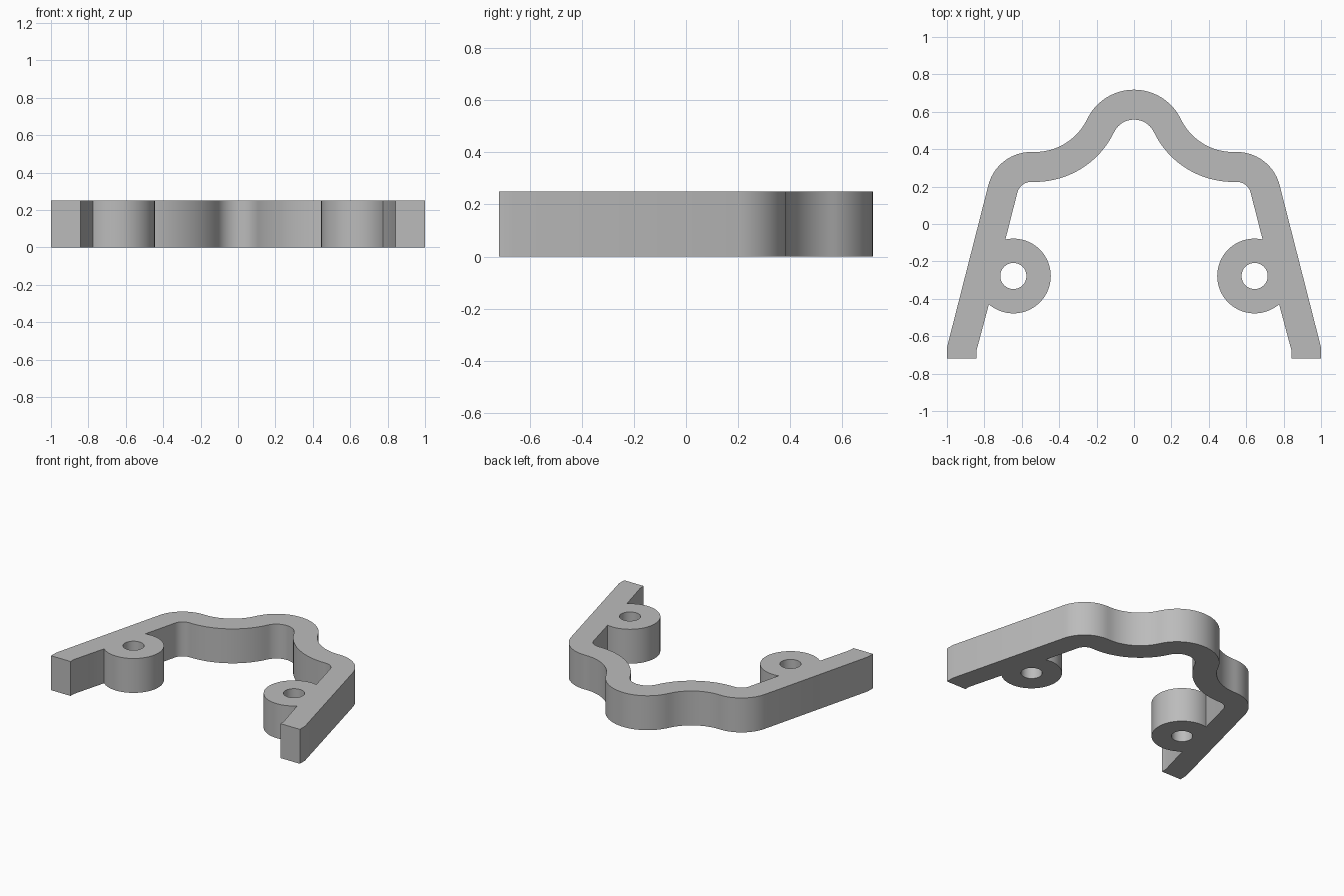
import bpy
import bmesh
from math import cos, sin, radians, degrees, acos, atan2, hypot

cube = bpy.data.objects.get("Cube")
if cube:
    bpy.data.objects.remove(cube, do_unlink=True)

HEIGHT = 0.25
WALL = 0.16


def arc(centre, radius, start, end, steps=20):
    """Points along an arc, angles in degrees."""
    angles = [radians(start + (end - start) * i / steps) for i in range(steps + 1)]
    return [(centre[0] + radius * cos(a), centre[1] + radius * sin(a)) for a in angles]


# Arch, valley and shoulder centres with their outer radii
arch, arch_r = (0, 0.44), 0.278
valley, valley_r = (0.53, 0.695), 0.31
shoulder, shoulder_r = (0.55, 0.149), 0.236
join = degrees(atan2(valley[1] - arch[1], valley[0] - arch[0]))
lean = 14.3
foot_y = -0.718

# Screw boss, and the angle at which it meets the inner face of the leg
boss, boss_r, hole_r = (0.645, -0.278), 0.2, 0.07
n = (cos(radians(lean)), sin(radians(lean)))
gap = sum(n[i] * (shoulder[i] - boss[i]) for i in (0, 1)) + shoulder_r - WALL
meet = degrees(acos(gap / boss_r))

# Outer edge of the left half, from the top of the arch to the foot
outer = arc(arch, arch_r, 90, join)
outer += arc(valley, valley_r, 180 + join, 270)[1:]
outer += arc(shoulder, shoulder_r, 90, lean)
outer += [(1.0, -0.66), (1.0, foot_y)]

# Inner edge of the left half, from the foot back to the arch
inner = [(0.843, foot_y), (0.843, -0.68)]
inner += arc(boss, boss_r, lean - meet + 360, lean + meet, 48)
inner += arc(shoulder, shoulder_r - WALL, lean, 90, 12)
inner += arc(valley, valley_r + WALL, 270, 180 + join)
inner += arc(arch, arch_r - WALL, join, 90)[1:]

half = outer + inner
outline = half + [(-x, y) for x, y in reversed(half[1:-1])]
holes = [arc((s * boss[0], boss[1]), hole_r, 0, 360, 32)[:-1] for s in (1, -1)]

# Fill the outline around the screw holes and raise it to full height
bm = bmesh.new()
for loop in [outline] + holes:
    verts = [bm.verts.new((x, y, 0)) for x, y in loop]
    for a, b in zip(verts, verts[1:] + verts[:1]):
        bm.edges.new((a, b))
bmesh.ops.triangle_fill(bm, edges=bm.edges[:], use_beauty=True, use_dissolve=False)
raised = bmesh.ops.extrude_face_region(bm, geom=bm.faces[:], use_keep_orig=True)
top = [v for v in raised["geom"] if isinstance(v, bmesh.types.BMVert)]
bmesh.ops.translate(bm, verts=top, vec=(0, 0, HEIGHT))
bmesh.ops.recalc_face_normals(bm, faces=bm.faces[:])

mesh = bpy.data.meshes.new("bracket")
bm.to_mesh(mesh)
bm.free()
bracket = bpy.data.objects.new("bracket", mesh)
bpy.context.collection.objects.link(bracket)

# Plain grey material
grey = bpy.data.materials.new("grey")
grey.use_nodes = True
colour = (0.5, 0.5, 0.5, 1)
grey.diffuse_color = colour
grey.node_tree.nodes["Principled BSDF"].inputs["Base Color"].default_value = colour
mesh.materials.append(grey)

# Smooth curved walls, crisp rims
bpy.ops.object.select_all(action="DESELECT")
bracket.select_set(True)
bpy.context.view_layer.objects.active = bracket
bpy.ops.object.shade_smooth_by_angle(angle=radians(30))
